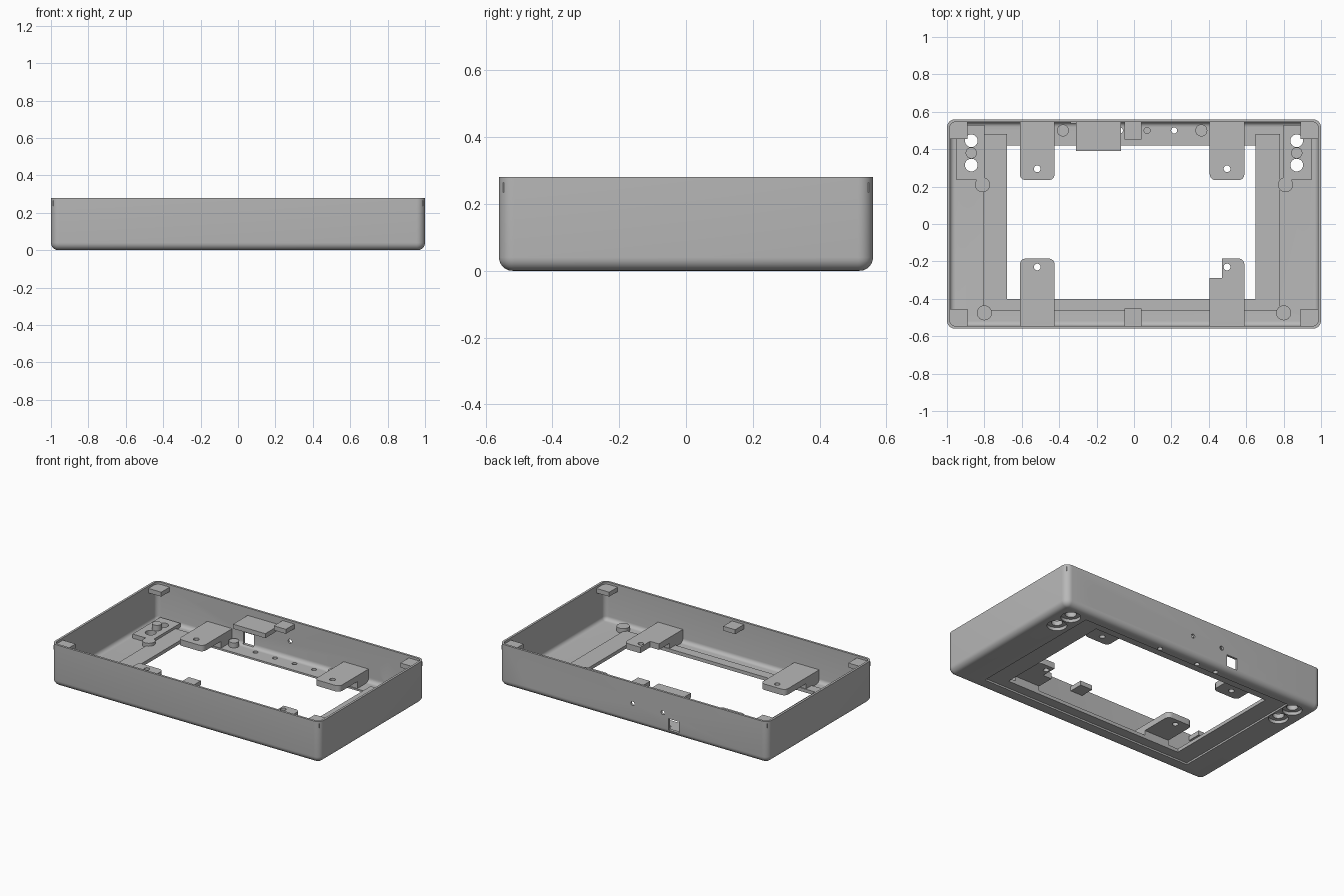
import bpy, bmesh, math
from mathutils import Vector

if "Cube" in bpy.data.objects:
    bpy.data.objects.remove(bpy.data.objects["Cube"], do_unlink=True)

grey = bpy.data.materials.new("plain grey")
grey.use_nodes = True
grey.diffuse_color = (0.48, 0.48, 0.48, 1)
grey.node_tree.nodes["Principled BSDF"].inputs["Base Color"].default_value = grey.diffuse_color

HX, HY, H = 1.0, 0.56, 0.28      # half sizes and height of the case
R, WALL, FLOOR = 0.045, 0.015, 0.024


def finish(bm, name):
    bmesh.ops.recalc_face_normals(bm, faces=bm.faces)
    mesh = bpy.data.meshes.new(name)
    bm.to_mesh(mesh)
    bm.free()
    mesh.materials.append(grey)
    ob = bpy.data.objects.new(name, mesh)
    bpy.context.collection.objects.link(ob)
    return ob


def box(name, x, y, z, round_end=0, radius=0.03):
    """Box from ranges; round_end rounds the upright edges at that y end."""
    bm = bmesh.new()
    bmesh.ops.create_cube(bm, size=1)
    for v in bm.verts:
        v.co = Vector([r[0] if c < 0 else r[1] for c, r in zip(v.co, (x, y, z))])
    if round_end:
        end = max(y) if round_end > 0 else min(y)
        edges = [e for e in bm.edges
                 if all(abs(v.co.y - end) < 1e-5 for v in e.verts)
                 and abs(e.verts[0].co.z - e.verts[1].co.z) > 1e-4]
        bmesh.ops.bevel(bm, geom=edges, offset=radius, segments=6,
                        profile=0.5, affect='EDGES')
    return finish(bm, name)


def rod(name, x, y, r, z, along_y=False):
    """Cylinder along z, or along y at height x, z swapped in by along_y."""
    bm = bmesh.new()
    bmesh.ops.create_cone(bm, cap_ends=True, segments=32, radius1=r, radius2=r,
                          depth=z[1] - z[0])
    mid = (z[0] + z[1]) / 2
    for v in bm.verts:
        a, b, c = v.co
        v.co = (x + a, mid + c, y + b) if along_y else (x + a, y + b, mid + c)
    return finish(bm, name)


def cut(ob, *cutters):
    bpy.context.view_layer.objects.active = ob
    for c in cutters:
        mod = ob.modifiers.new("cut", 'BOOLEAN')
        mod.operation, mod.solver, mod.object = 'DIFFERENCE', 'EXACT', c
        bpy.ops.object.modifier_apply(modifier=mod.name)
        bpy.data.objects.remove(c, do_unlink=True)
    return ob


def ring(bm, inset, z):
    """Rounded rectangle of vertices, set in from the case outline."""
    r = max(R - inset, 0.004)
    verts = []
    for q, (sx, sy) in enumerate([(1, 1), (-1, 1), (-1, -1), (1, -1)]):
        cx, cy = sx * (HX - inset - r), sy * (HY - inset - r)
        for i in range(9):
            a = (q + i / 8) * math.pi / 2
            verts.append(bm.verts.new((cx + r * math.cos(a), cy + r * math.sin(a), z)))
    return verts


# Case shell: one profile swept round the outline, inner floor to outer base
bm = bmesh.new()
arc = [i * math.pi / 12 for i in range(7)]
fil = 0.026
profile = [(WALL + fil * (1 - math.sin(a)), FLOOR + fil * (1 - math.cos(a))) for a in arc]
profile += [(WALL, H), (0, H)]
profile += [(0.04 * (1 - math.cos(a)), 0.04 * (1 - math.sin(a))) for a in arc]
rings = [ring(bm, *p) for p in profile]
for lo, hi in zip(rings, rings[1:]):
    for i in range(len(lo)):
        j = (i + 1) % len(lo)
        bm.faces.new((lo[i], lo[j], hi[j], hi[i]))
bm.faces.new(rings[0])
bm.faces.new(rings[-1])
case = finish(bm, "case_shell")

# Screen opening, underside recess and holes
OPEN_X, OPEN_Y = (-0.68, 0.65), (-0.40, 0.42)
STEP_X, STEP_Y = (-0.805, 0.78), (-0.465, 0.48)
cut(case, box("recess", STEP_X, STEP_Y, (-0.1, 0.012)),
    box("opening", OPEN_X, OPEN_Y, (-0.1, 0.1)),
    rod("round_port", 0.75, 0.126, 0.083, (0.5, 0.6), True),
    box("square_port", (-0.34, -0.262), (0.5, 0.6), (0.032, 0.11)))
for x in (0.005, -0.22):
    cut(case, rod("pin_hole", x, 0.14, 0.014, (0.5, 0.6), True))
for i in range(4):
    cut(case, rod("floor_hole", -0.22 + 0.145 * i, 0.50, 0.016, (-0.1, 0.1)))

# Raised step round three sides of the opening
cut(box("floor_step", STEP_X, STEP_Y, (0.018, 0.035)),
    box("gap", OPEN_X, (OPEN_Y[0], 1), (-0.1, 0.1)))

# Screen brackets with screw holes, each on a leg against the wall
for x, side in ((-0.5175, "right"), (0.4975, "left")):
    xr = (x - 0.0925, x + 0.0925)
    for end, y in (("back", (0.235, 0.548)), ("front", (-0.548, -0.185))):
        s = 1 if end == "back" else -1
        b = box(f"bracket_{end}_{side}", xr, y, (0.07, 0.11), -s)
        cut(b, rod("screw_hole", x, 0.295 if s > 0 else -0.23, 0.018, (0, 0.2)))
        if end == "front" and side == "left":
            cut(b, box("notch", (0.3, 0.47), (-0.29, 0), (0, 0.2)))
        leg = (0.425, 0.548) if s > 0 else (-0.548, -0.405)
        box(f"bracket_leg_{end}_{side}", xr, leg, (0.02, 0.075))

# Mounting plates, each with two counterbored holes, and posts
for s, side in ((-1, "right"), (1, "left")):
    xr = sorted((s * 0.80, s * 0.95))
    plate = box(f"mount_plate_{side}", xr, (0.235, 0.53), (0.021, 0.052))
    for y in (0.315, 0.445):
        cut(case, rod("counterbore", s * 0.87, y, 0.06, (-0.1, 0.1)))
        cut(plate, rod("mount_hole", s * 0.87, y, 0.034, (-0.1, 0.2)))
    rod(f"mount_post_{side}", s * 0.87, 0.38, 0.03, (0.03, 0.09))
    rod(f"side_post_{side}", s * 0.81, 0.21, 0.04, (0.015, 0.055))
    rod(f"front_post_{side}", s * 0.80, -0.475, 0.04, (0.015, 0.055))
    rod(f"back_post_{side}", -0.01 + s * 0.37, 0.50, 0.032, (0.015, 0.058))

    # Corner tabs under the rim
    for t, end in ((-1, "front"), (1, "back")):
        box(f"corner_tab_{end}_{side}", sorted((s * 0.89, s * 0.988)),
            sorted((t * 0.455, t * 0.548)), (0.235, 0.265))

# Middle rim tabs and the ledge above the square port
for t, end in ((-1, "front"), (1, "back")):
    box(f"middle_tab_{end}", (-0.05, 0.04), sorted((t * 0.452, t * 0.55)), (0.235, 0.265))
box("port_ledge", (-0.31, -0.07), (0.39, 0.55), (0.20, 0.23))

# Smooth the curves, keep the edges sharp
bpy.ops.object.select_all(action='DESELECT')
for ob in bpy.context.scene.objects:
    if ob.type == 'MESH' and ob.data.materials and ob.data.materials[0] == grey:
        ob.select_set(True)
        bpy.context.view_layer.objects.active = ob
bpy.ops.object.shade_smooth_by_angle(angle=math.radians(35))
